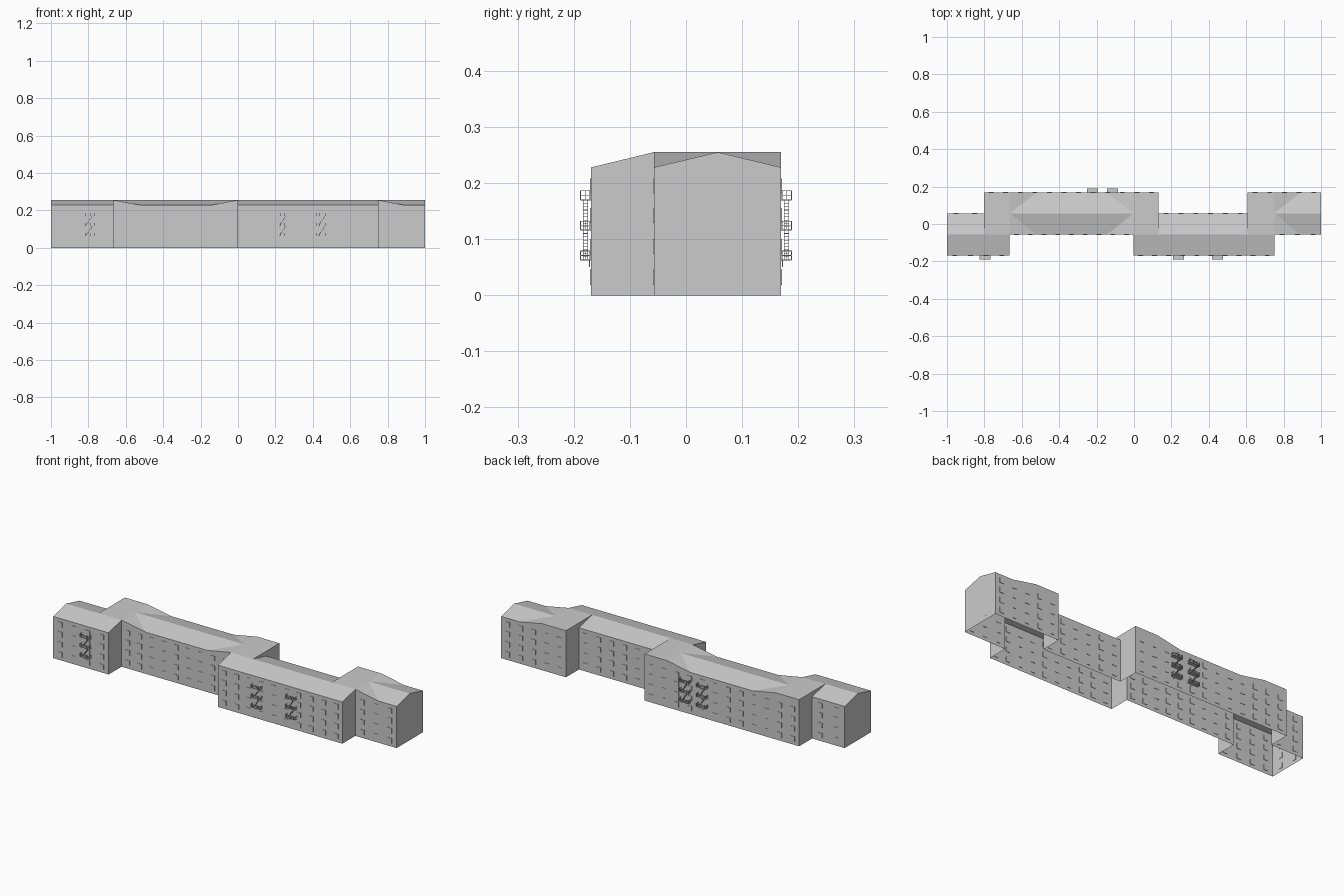
import bpy
import bmesh
from mathutils import Matrix, Vector

cube = bpy.data.objects.get("Cube")
if cube:
    bpy.data.objects.remove(cube, do_unlink=True)

grey = bpy.data.materials.new("light grey")
grey.use_nodes = True
colour = (0.6, 0.6, 0.6, 1)
grey.diffuse_color = colour
grey.node_tree.nodes["Principled BSDF"].inputs["Base Color"].default_value = colour


def finish(name, bm):
    mesh = bpy.data.meshes.new(name)
    bm.to_mesh(mesh)
    bm.free()
    mesh.materials.append(grey)
    obj = bpy.data.objects.new(name, mesh)
    bpy.context.collection.objects.link(obj)
    return obj


def box(bm, centre, size):
    m = Matrix.Translation(centre) @ Matrix.Diagonal((*size, 1))
    bmesh.ops.create_cube(bm, size=1, matrix=m)


def beam(bm, a, b, width):
    a, b = Vector(a), Vector(b)
    d = b - a
    m = (Matrix.Translation((a + b) / 2) @ d.to_track_quat('Z', 'Y').to_matrix().to_4x4()
         @ Matrix.Diagonal((width, width, d.length, 1)))
    bmesh.ops.create_cube(bm, size=1, matrix=m)


# Wing limits: front, front step, back step, back; eave and ridge heights
F, f, b, B = -0.169, -0.057, 0.057, 0.169
L, H = 0.228, 0.255
x0, x1, x2, x3, x4, x5, x6, x7 = -1, -0.803, -0.665, -0.003, 0.132, 0.608, 0.75, 1
dip1, dip2, dip3 = -0.52, -0.145, 0.89

# Outer walls, open at the bottom, following the roof edge
edge = [(x0, F, L), (x2, F, L), (x2, f, H), (dip1, f, L), (dip2, f, L), (x3, f, H),
        (x3, F, L), (x6, F, L), (x6, f, H), (dip3, f, L), (x7, f, L), (x7, b, H),
        (x7, B, L), (dip3, B, L), (x6, B, H), (x5, B, H), (x5, b, H), (x5, b, L),
        (x4, b, L), (x4, b, H), (x4, B, H), (x3, B, H), (dip2, B, L), (dip1, B, L),
        (x2, B, H), (x1, B, H), (x1, b, H), (x1, b, L), (x0, b, L), (x0, f, H)]
bm = bmesh.new()


def face(*points):
    bm.faces.new([bm.verts.new(p) for p in points])


for p, q in zip(edge, edge[1:] + edge[:1]):
    if p[:2] != q[:2]:
        face((p[0], p[1], 0), (q[0], q[1], 0), q, p)
# Small upright triangles where the low back slopes meet the cross wings
for x in (x1, x4, x5):
    face((x, f, H), (x, b, L), (x, b, H))
bmesh.ops.remove_doubles(bm, verts=bm.verts, dist=0.0001)
bmesh.ops.recalc_face_normals(bm, faces=bm.faces)
finish("outer_walls", bm)

# Roof
bm = bmesh.new()
for a, c in ((x0, x2), (x3, x6)):
    face((a, F, L), (c, F, L), (c, f, H), (a, f, H))
for a, c in ((x0, x1), (x4, x5)):
    face((a, f, H), (c, f, H), (c, b, L), (a, b, L))
for a, c in ((x1, x2), (x3, x4), (x5, x6)):
    face((a, f, H), (c, f, H), (c, b, H), (a, b, H))
    face((a, b, H), (c, b, H), (c, B, H), (a, B, H))
for y in (f, B):
    face((dip1, y, L), (dip2, y, L), (x3, b, H), (x2, b, H))
    face((dip3, y, L), (x7, y, L), (x7, b, H), (x6, b, H))
    for x, dip in ((x2, dip1), (x3, dip2), (x6, dip3)):
        face((x, y, H), (dip, y, L), (x, b, H))
bmesh.ops.remove_doubles(bm, verts=bm.verts, dist=0.0001)
bmesh.ops.recalc_face_normals(bm, faces=bm.faces)
bm.normal_update()
if sum(p.normal.z for p in bm.faces) < 0:
    bmesh.ops.reverse_faces(bm, faces=bm.faces)
finish("roof", bm)

# Shallow window panels in four storeys
bm = bmesh.new()
storeys = (0.032, 0.087, 0.142, 0.195)
runs = [(x0, x2, F, 4), (x2, x3, f, 9), (x3, x6, F, 10), (x6, x7, f, 3),
        (x0, x1, b, 2), (x1, x4, B, 12), (x4, x5, b, 6), (x5, x7, B, 5)]
for a, c, y, count in runs:
    for i in range(count):
        x = a + (c - a) * (i + 0.5) / count
        for z in storeys:
            box(bm, (x, y, z), (0.026, 0.004, 0.027))
for x, y in ((x0, f), (x7, b)):
    for side in (-0.05, 0.05):
        for z in storeys:
            box(bm, (x * 0.999, y + side, z), (0.002, 0.022, 0.027))
finish("window_panels", bm)


# Fire escapes: three railed landings joined by stairs
def fire_escape(name, x, back):
    global bm
    bm = bmesh.new()
    decks = (0.063, 0.116, 0.17)
    w, depth, rail = 0.029, 0.019, 0.016
    for z in decks:
        box(bm, (0, -depth / 2, z), (2 * w, depth, 0.002))
        for h in (rail / 2, rail):
            beam(bm, (-w, -depth, z + h), (w, -depth, z + h), 0.0012)
            for s in (-w, w):
                beam(bm, (s, 0, z + h), (s, -depth, z + h), 0.0012)
        for i in range(7):
            s = w * (i / 3 - 1)
            beam(bm, (s, -depth, z), (s, -depth, z + rail), 0.0012)
        for s in (-w, w):
            for y in (0.002, depth / 2):
                beam(bm, (s, -y, z), (s, -y, z + rail), 0.0012)
    for low, high in zip(decks, decks[1:]):
        for y in (-0.006, -0.014):
            beam(bm, (-0.018, y, low), (0.018, y, high), 0.0015)
        for i in range(1, 9):
            t = i / 9
            box(bm, (0.036 * t - 0.018, -0.01, low + (high - low) * t), (0.005, 0.008, 0.001))
    # Short drop ladder below the lowest landing
    for s in (-0.004, 0.004):
        beam(bm, (s - 0.018, -0.003, 0.05), (s - 0.018, -0.003, decks[0]), 0.0012)
    obj = finish(name, bm)
    obj.location = (x, B if back else F, 0)
    obj.rotation_euler.z = 3.14159 if back else 0


for i, x in enumerate((-0.797, 0.238, 0.447)):
    fire_escape(f"front_fire_escape_{i + 1}", x, False)
for i, x in enumerate((-0.222, -0.116)):
    fire_escape(f"back_fire_escape_{i + 1}", x, True)

# Door handle on the gable end
bm = bmesh.new()
for y in (0.092, 0.097):
    box(bm, (0.999, y, 0.021), (0.003, 0.002, 0.002))
finish("door_handle", bm)
